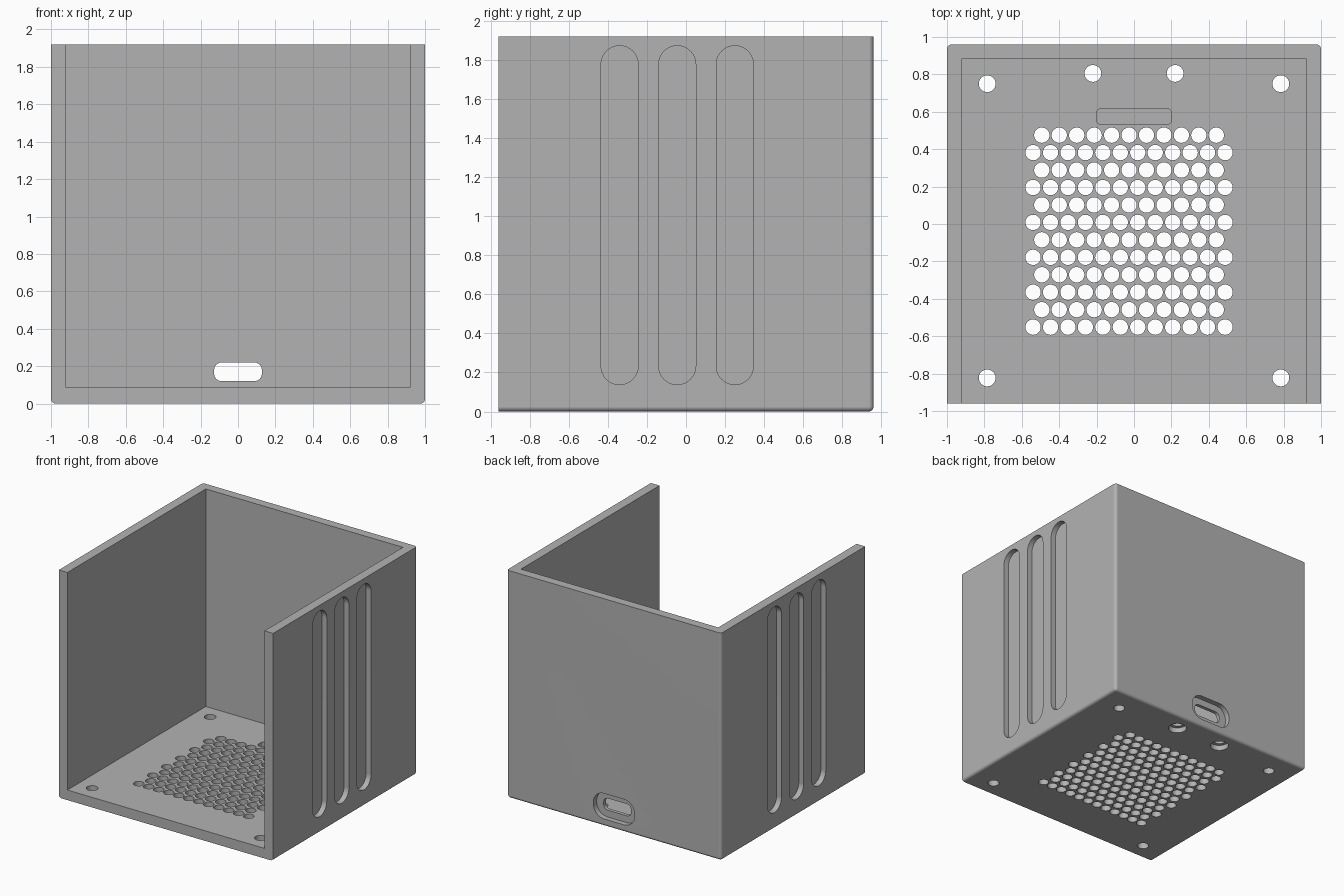
import bpy, bmesh, math
from mathutils import Matrix, Vector

if "Cube" in bpy.data.objects:
    bpy.data.objects.remove(bpy.data.objects["Cube"], do_unlink=True)

WIDTH, DEPTH, HEIGHT = 2.0, 1.92, 1.92
WALL = 0.08
FLOOR = 0.085
RECESS = 0.045
BACK = DEPTH / 2

grey = bpy.data.materials.new("plain grey")
grey.use_nodes = True
colour = (0.45, 0.45, 0.45, 1)
grey.diffuse_color = colour
grey.node_tree.nodes["Principled BSDF"].inputs["Base Color"].default_value = colour


def add_box(bm, low, high):
    low, high = Vector(low), Vector(high)
    matrix = Matrix.Translation((low + high) / 2) @ Matrix.Diagonal((high - low).to_4d())
    bmesh.ops.create_cube(bm, size=1, matrix=matrix)


def add_prism(bm, start, u, v, length, w, h, r, steps=8):
    """Rounded rectangle w by h in the u, v plane, extruded along u x v."""
    start, u, v = Vector(start), Vector(u), Vector(v)
    ring = []
    for corner, (sx, sy) in enumerate(((1, 1), (-1, 1), (-1, -1), (1, -1))):
        for i in range(steps + 1):
            a = math.pi / 2 * (corner + i / steps)
            p = (sx * (w / 2 - r) + r * math.cos(a), sy * (h / 2 - r) + r * math.sin(a))
            ring.append(bm.verts.new(start + u * p[0] + v * p[1]))
    bmesh.ops.remove_doubles(bm, verts=ring, dist=1e-5)
    face = bm.faces.new([p for p in ring if p.is_valid])
    new = bmesh.ops.extrude_face_region(bm, geom=[face])["geom"]
    moved = [g for g in new if isinstance(g, bmesh.types.BMVert)]
    bmesh.ops.translate(bm, verts=moved, vec=u.cross(v) * length)


def add_hole(bm, x, y, radius, z0, z1):
    bmesh.ops.create_cone(bm, cap_ends=True, segments=32, radius1=radius, radius2=radius,
                          depth=z1 - z0, matrix=Matrix.Translation((x, y, (z0 + z1) / 2)))


def make_object(name, bm):
    bmesh.ops.recalc_face_normals(bm, faces=bm.faces)
    mesh = bpy.data.meshes.new(name)
    bm.to_mesh(mesh)
    bm.free()
    mesh.materials.append(grey)
    ob = bpy.data.objects.new(name, mesh)
    bpy.context.collection.objects.link(ob)
    return ob


# Outer block, with rounded back corners and bottom edges
bm = bmesh.new()
add_box(bm, (-WIDTH / 2, -BACK, 0), (WIDTH / 2, BACK, HEIGHT))
rounded = []
for e in bm.edges:
    mid = (e.verts[0].co + e.verts[1].co) / 2
    upright = mid.y > 0.9 and abs(mid.x) > 0.9
    bottom = mid.z < 0.01 and mid.y > -0.9
    if upright or bottom:
        rounded.append(e)
bmesh.ops.bevel(bm, geom=rounded, offset=0.025, segments=5, profile=0.5, affect='EDGES')
body = make_object("enclosure_body", bm)

# Inside space, open at the front and top
cavity = bmesh.new()
inner = WIDTH / 2 - WALL
add_box(cavity, (-inner, -1.2, FLOOR), (inner, BACK - 0.075, 2.2))

# Blind recesses: side grooves, port surround, floor pocket, screw head seats
recesses = bmesh.new()
for side in (-1, 1):
    for y in (-0.34, -0.045, 0.25):
        add_prism(recesses, (side * (WIDTH / 2 - RECESS), y, 1.005),
                  (0, side, 0), (0, 0, 1), 0.2, 0.19, 1.735, 0.095)
add_prism(recesses, (0, BACK - RECESS, 0.17), (-1, 0, 0), (0, 0, 1), 0.2, 0.385, 0.215, 0.1)
add_prism(recesses, (0, 0.575, FLOOR - 0.04), (1, 0, 0), (0, 1, 0), 0.2, 0.4, 0.08, 0.02)
for x in (-0.22, 0.22):
    add_hole(recesses, x, 0.805, 0.073, -0.1, RECESS)

# Through holes: port, screws and the staggered vent grid
holes = bmesh.new()
add_prism(holes, (0, 0.8, 0.17), (-1, 0, 0), (0, 0, 1), 0.4, 0.255, 0.1, 0.04)
for x, y in ((0.785, 0.75), (0.785, -0.823), (0.22, 0.805)):
    for side in (-1, 1):
        add_hole(holes, side * x, y, 0.045, -0.1, 0.2)
PITCH = 0.0933
for row in range(12):
    odd = row % 2
    for i in range(11 + odd):
        add_hole(holes, -0.493 + (i - odd / 2) * PITCH, 0.475 - row * PITCH, 0.041, -0.1, 0.2)

# Cut everything out of the block
cutters = [make_object(name, b) for name, b in (
    ("cavity_cutter", cavity), ("recess_cutter", recesses), ("hole_cutter", holes))]
for cutter in cutters:
    cutter.hide_render = True
    mod = body.modifiers.new(cutter.name, 'BOOLEAN')
    mod.operation = 'DIFFERENCE'
    mod.solver = 'EXACT'
    mod.object = cutter
graph = bpy.context.evaluated_depsgraph_get()
cut_mesh = bpy.data.meshes.new_from_object(body.evaluated_get(graph))
body.modifiers.clear()
body.data = cut_mesh
cut_mesh.materials.clear()
cut_mesh.materials.append(grey)
for cutter in cutters:
    bpy.data.objects.remove(cutter, do_unlink=True)

# Smooth the round edges while keeping the flat faces flat
bpy.ops.object.select_all(action='DESELECT')
body.select_set(True)
bpy.context.view_layer.objects.active = body
bpy.ops.object.shade_smooth_by_angle(angle=math.radians(30))
weighted = body.modifiers.new("flat_faces", 'WEIGHTED_NORMAL')
weighted.keep_sharp = True
